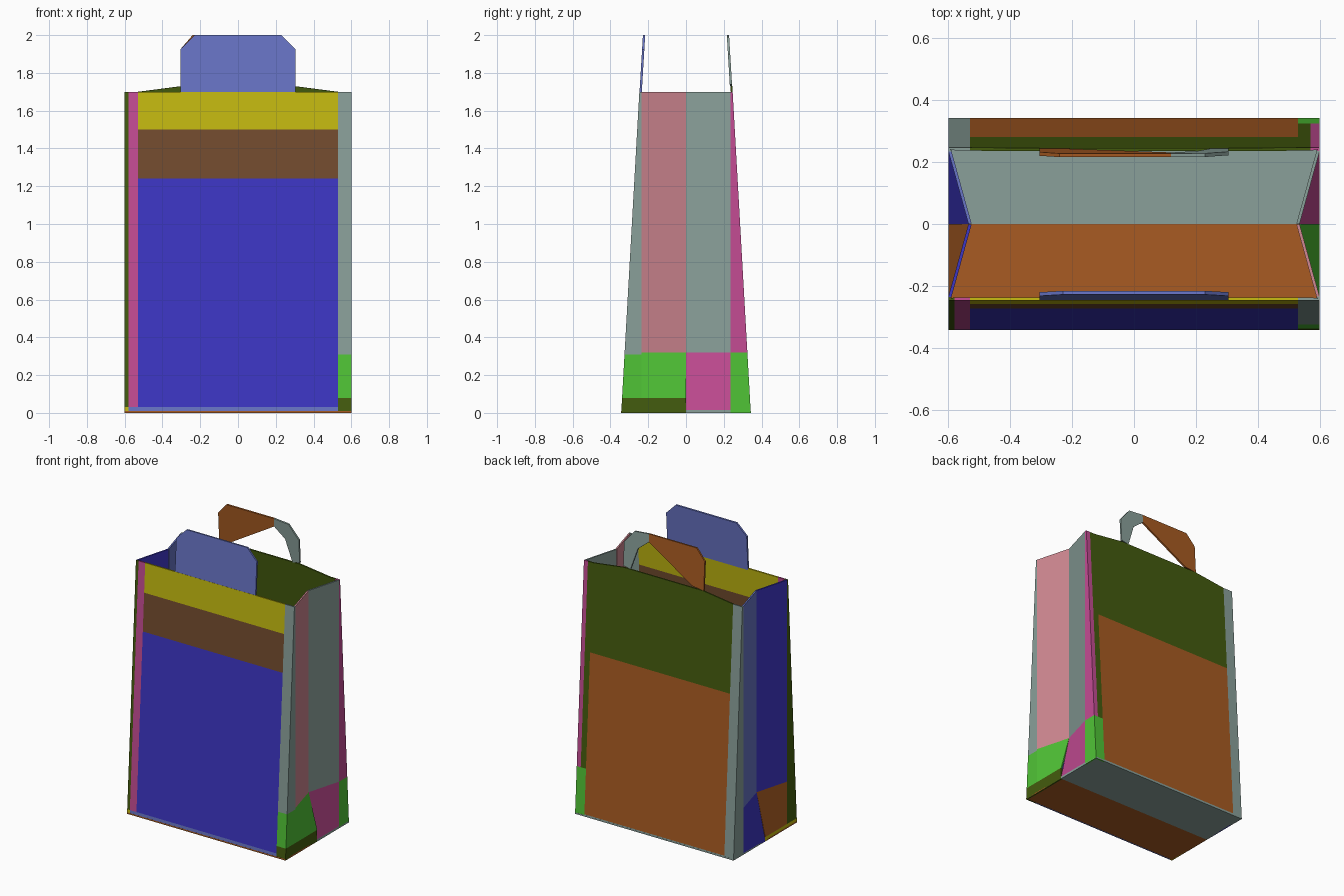
import bpy, bmesh
from mathutils import Vector

if "Cube" in bpy.data.objects:
    bpy.data.objects.remove(bpy.data.objects["Cube"])

# ---- colours ----
PALETTE = {
    "blue": "3D36C4", "yellow": "C4BA10", "brown": "734C2E", "periwinkle": "6875C6",
    "grey": "8AA09A", "pink": "D08892", "magenta": "C44C94", "green": "50C436",
    "olive": "445C0E", "orange": "A85B22",
}


def linear(hexa):
    out = []
    for i in (0, 2, 4):
        c = int(hexa[i:i + 2], 16) / 255
        out.append(c / 12.92 if c <= 0.04045 else ((c + 0.055) / 1.055) ** 2.4)
    return (*out, 1.0)


MATS = {}
for name, hexa in PALETTE.items():
    m = bpy.data.materials.new(name)
    m.use_nodes = True
    m.diffuse_color = linear(hexa)
    bsdf = next(n for n in m.node_tree.nodes if n.type == "BSDF_PRINCIPLED")
    bsdf.inputs["Base Color"].default_value = linear(hexa)
    bsdf.inputs["Roughness"].default_value = 0.8
    MATS[name] = m

# ---- bag dimensions ----
W, TOP, FOLD = 0.6, 1.7, 0.32       # half width, rim height, height of the base fold
INNER, EDGE, VEE = 0.53, 0.235, 0.535  # panel half width, gusset edge y, gusset crease x


def depth(z):
    """Half depth of the bag: the front and back lean inward."""
    return 0.343 - 0.096 * z / TOP


def finish(name, bm, colours, thickness=0.01):
    """Turn the sheet outward, give it paper thickness toward the inside."""
    bm.normal_update()
    bm.faces.ensure_lookup_table()
    f = bm.faces[0]
    if f.normal.dot(f.calc_center_median() - Vector((0, 0, 0.85))) < 0:
        bmesh.ops.reverse_faces(bm, faces=bm.faces[:])
    me = bpy.data.meshes.new(name)
    bm.to_mesh(me)
    bm.free()
    for c in colours:
        me.materials.append(MATS[c])
    ob = bpy.data.objects.new(name, me)
    bpy.context.scene.collection.objects.link(ob)
    mod = ob.modifiers.new("paper", "SOLIDIFY")
    mod.thickness = thickness
    mod.offset = -1
    return ob


def sheet(name, pos, n_cols, heights, rows):
    """Grid sheet: pos(column, z) gives points, rows[r] is a colour or one per column."""
    bm = bmesh.new()
    grid = [[bm.verts.new(pos(i, z)) for i in range(n_cols + 1)] for z in heights]
    colours = []
    for r, row in enumerate(rows):
        for i in range(n_cols):
            c = row if isinstance(row, str) else row[i]
            if c not in colours:
                colours.append(c)
            f = bm.faces.new((grid[r][i], grid[r][i + 1], grid[r + 1][i + 1], grid[r + 1][i]))
            f.material_index = colours.index(c)
    return finish(name, bm, colours)


# ---- front panel: colour bands by height ----
sheet("front_panel", lambda i, z: ((-INNER, INNER)[i], -depth(z), z), 1,
      [0, 0.03, 1.24, 1.5, TOP], ["periwinkle", "blue", "brown", "yellow"])


# ---- back panel: two bands, with a rim rising slightly in the middle ----
def back_point(i, z):
    x = (-INNER, -0.3, 0.3, INNER)[i]
    rise = 0.03 if z == TOP and i in (1, 2) else 0
    return (x, depth(z + rise), z + rise)


sheet("back_panel", back_point, 3, [0, 0.015, 1.1, TOP], ["grey", "orange", "olive"])


# ---- corner strips, wrapping from each panel round to the side ----
def corner(name, sx, sy, mid, heights, rows):
    def pos(i, z):
        x = (INNER, mid, W, W)[i]
        y = EDGE if i == 3 else depth(z)
        return (sx * x, sy * y, z)
    sheet(name, pos, 3, heights, rows)


corner("front_left_corner", 1, -1, 0.57, [0, 0.08, 0.31, TOP], ["olive", "green", "grey"])
corner("front_right_corner", -1, -1, 0.58, [0, 0.03, TOP],
       [("periwinkle", "yellow", "yellow"), ("magenta", "olive", "olive")])
corner("back_left_corner", 1, 1, 0.57, [0, FOLD, TOP],
       ["green", ("olive", "magenta", "magenta")])
corner("back_right_corner", -1, 1, 0.57, [0, TOP], ["grey"])


# ---- side gussets: creased inward above the fold, flaring out to the base ----
def gusset(name, sx, sy, low, rows):
    def pos(i, z):
        if i == 0:
            return (sx * W, sy * EDGE, z)
        return (sx * (VEE if z >= FOLD else W), 0, z)
    sheet(name, pos, 1, [0, low, FOLD, TOP], rows)


gusset("left_gusset_front", 1, -1, 0.08, ["olive", "green", "pink"])
gusset("left_gusset_back", 1, 1, 0.015, ["grey", "magenta", "grey"])
gusset("right_gusset_front", -1, -1, 0.03, ["yellow", "orange", "blue"])
gusset("right_gusset_back", -1, 1, 0.015, ["blue", "blue", "periwinkle"])


# ---- flat pieces: base halves and handles ----
def plate(name, colour, pts, thickness=0.01):
    bm = bmesh.new()
    bm.faces.new([bm.verts.new(p) for p in pts])
    finish(name, bm, [colour], thickness)


for name, colour, y in (("base_front", "orange", -0.343), ("base_back", "grey", 0.343)):
    plate(name, colour, [(-W, 0, 0), (W, 0, 0), (W, y, 0), (-W, y, 0)])


def handle(name, colour, side, outline):
    plate(name, colour, [(x, side * (0.246 - (z - TOP) * 0.06), z) for x, z in outline], 0.012)


handle("front_handle", "periwinkle", -1,
       [(-0.305, 1.69), (0.305, 1.69), (0.305, 1.925), (0.23, 2.0), (-0.23, 2.0), (-0.305, 1.925)])
handle("back_handle_right", "orange", 1,
       [(-0.305, 1.73), (-0.22, 1.74), (0.12, 1.945), (0.12, 2.0), (-0.24, 2.0), (-0.305, 1.925)])
handle("back_handle_left", "grey", 1,
       [(0.12, 1.945), (0.2, 1.88), (0.25, 1.73), (0.305, 1.74), (0.305, 1.9), (0.23, 1.99), (0.12, 2.0)])
